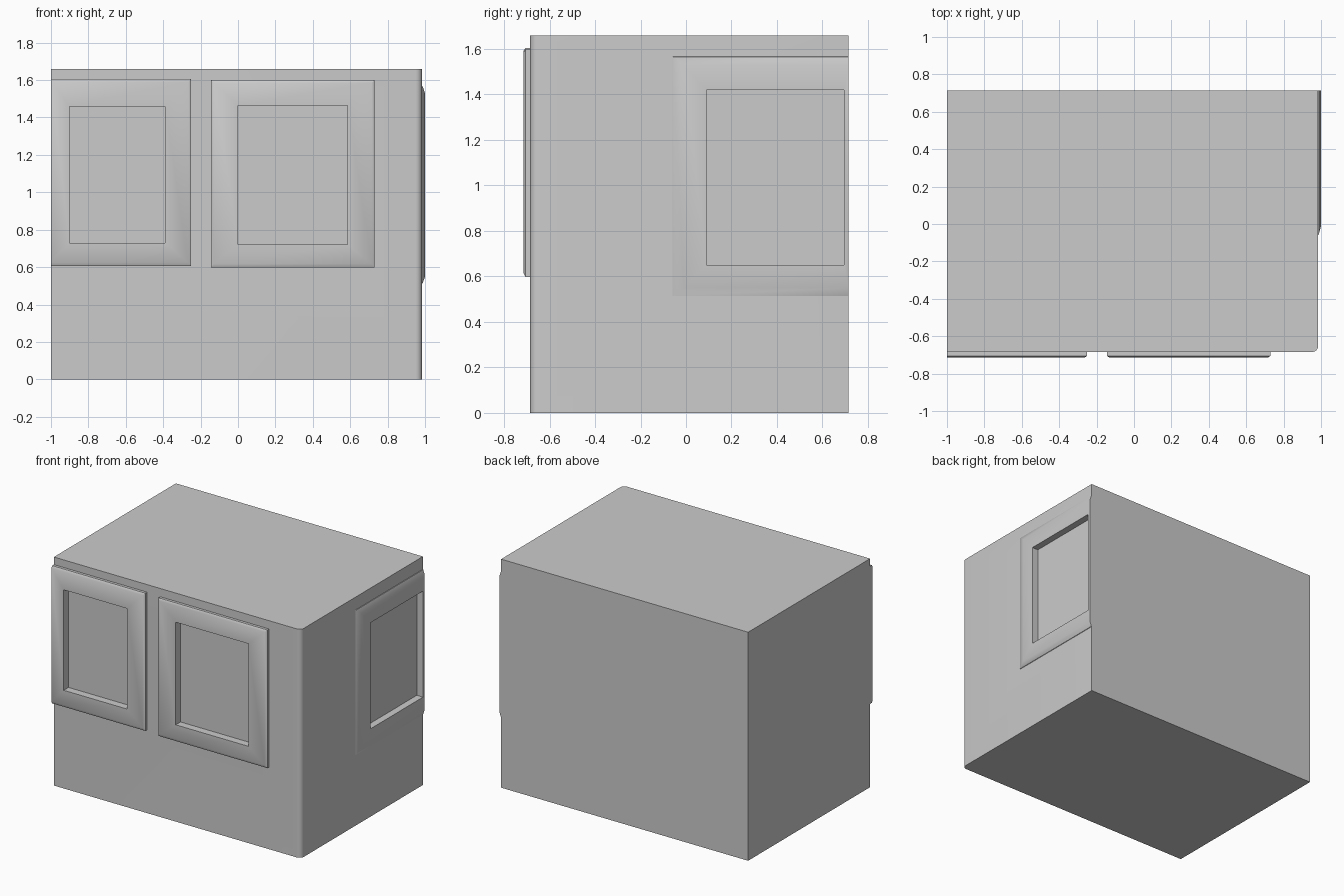
import bpy, bmesh, math
from mathutils import Vector

FRONT_Y, SIDE_X = -0.685, 0.985

cube = bpy.data.objects.get("Cube")
if cube:
    bpy.data.objects.remove(cube, do_unlink=True)

grey = bpy.data.materials.new("light_grey")
grey.use_nodes = True
grey.diffuse_color = (0.6, 0.6, 0.6, 1)
grey.node_tree.nodes["Principled BSDF"].inputs["Base Color"].default_value = (0.6, 0.6, 0.6, 1)


def finish(bm, name, smooth=True):
    bmesh.ops.recalc_face_normals(bm, faces=bm.faces)
    mesh = bpy.data.meshes.new(name)
    bm.to_mesh(mesh)
    bm.free()
    mesh.materials.append(grey)
    obj = bpy.data.objects.new(name, mesh)
    bpy.context.collection.objects.link(obj)
    if smooth:
        bpy.ops.object.select_all(action="DESELECT")
        obj.select_set(True)
        bpy.context.view_layer.objects.active = obj
        bpy.ops.object.shade_smooth_by_angle(angle=math.radians(35))
    return obj


def on_front(u, v, h):
    return Vector((u, FRONT_Y - h, v))


def on_side(u, v, h):
    return Vector((SIDE_X + h, u, v))


def window_frame(name, place, rings):
    """Closed moulding lofted through rectangles (u0, u1, v0, v1, height)."""
    bm = bmesh.new()
    loops = []
    for u0, u1, v0, v1, h in rings:
        corners = ((u0, v0), (u1, v0), (u1, v1), (u0, v1))
        loops.append([bm.verts.new(place(u, v, h)) for u, v in corners])
    for a, b in zip(loops, loops[1:] + loops[:1]):
        for i in range(4):
            j = (i + 1) % 4
            bm.faces.new((a[i], a[j], b[j], b[i]))
    return finish(bm, name)


def cut_recess(body, place, opening, depth):
    """Sink a rectangular pane into the wall."""
    u0, u1, v0, v1 = opening
    bm = bmesh.new()
    lo, hi = ([bm.verts.new(place(u, v, h)) for u, v in
               ((u0, v0), (u1, v0), (u1, v1), (u0, v1))] for h in (-depth, 0.1))
    bm.faces.new(lo)
    bm.faces.new(hi)
    for i in range(4):
        j = (i + 1) % 4
        bm.faces.new((lo[i], lo[j], hi[j], hi[i]))
    cutter = finish(bm, "recess_cutter", smooth=False)
    cutter.hide_render = True
    mod = body.modifiers.new("recess", "BOOLEAN")
    mod.object, mod.operation, mod.solver = cutter, "DIFFERENCE", "EXACT"
    bpy.context.view_layer.objects.active = body
    bpy.ops.object.modifier_apply(modifier=mod.name)
    bpy.data.objects.remove(cutter, do_unlink=True)


# Building block with one rounded front corner
r = 0.035
outline = [(-1, 0.715), (-1, FRONT_Y)]
for i in range(7):
    a = math.radians(-90 + 15 * i)
    outline.append((SIDE_X - r + r * math.cos(a), FRONT_Y + r + r * math.sin(a)))
outline.append((SIDE_X, 0.715))
bm = bmesh.new()
base = bm.faces.new([bm.verts.new((x, y, 0)) for x, y in outline])
top = bmesh.ops.extrude_face_region(bm, geom=[base])["geom"]
bmesh.ops.translate(bm, vec=(0, 0, 1.66),
                    verts=[v for v in top if isinstance(v, bmesh.types.BMVert)])
body = finish(bm, "building_block")

# Window openings
left_open = (-0.9, -0.39, 0.73, 1.46)
right_open = (0, 0.585, 0.72, 1.465)
side_open = (0.09, 0.695, 0.65, 1.42)
cut_recess(body, on_front, left_open, 0.025)
cut_recess(body, on_front, right_open, 0.025)
cut_recess(body, on_side, side_open, 0.035)
bpy.ops.object.select_all(action="DESELECT")
body.select_set(True)
bpy.ops.object.shade_smooth_by_angle(angle=math.radians(35))

# Raised window surrounds, cut off flush at the outer walls
window_frame("front_frame_outer", on_front, [
    (-1, -0.25, 0.605, 1.605, -0.01), (-1, -0.25, 0.605, 1.605, 0.02),
    (-1, -0.265, 0.625, 1.59, 0.03), (*left_open, 0.03), (*left_open, 0)])
window_frame("front_frame_inner", on_front, [
    (-0.145, 0.73, 0.597, 1.6, -0.01), (-0.145, 0.73, 0.597, 1.6, 0.02),
    (-0.13, 0.715, 0.617, 1.585, 0.03), (*right_open, 0.03), (*right_open, 0)])
window_frame("side_frame", on_side, [
    (-0.065, 0.715, 0.51, 1.57, -0.005), (-0.055, 0.715, 0.515, 1.565, 0.003),
    (-0.01, 0.715, 0.55, 1.53, 0.015), (*side_open, 0.015), (*side_open, 0)])
